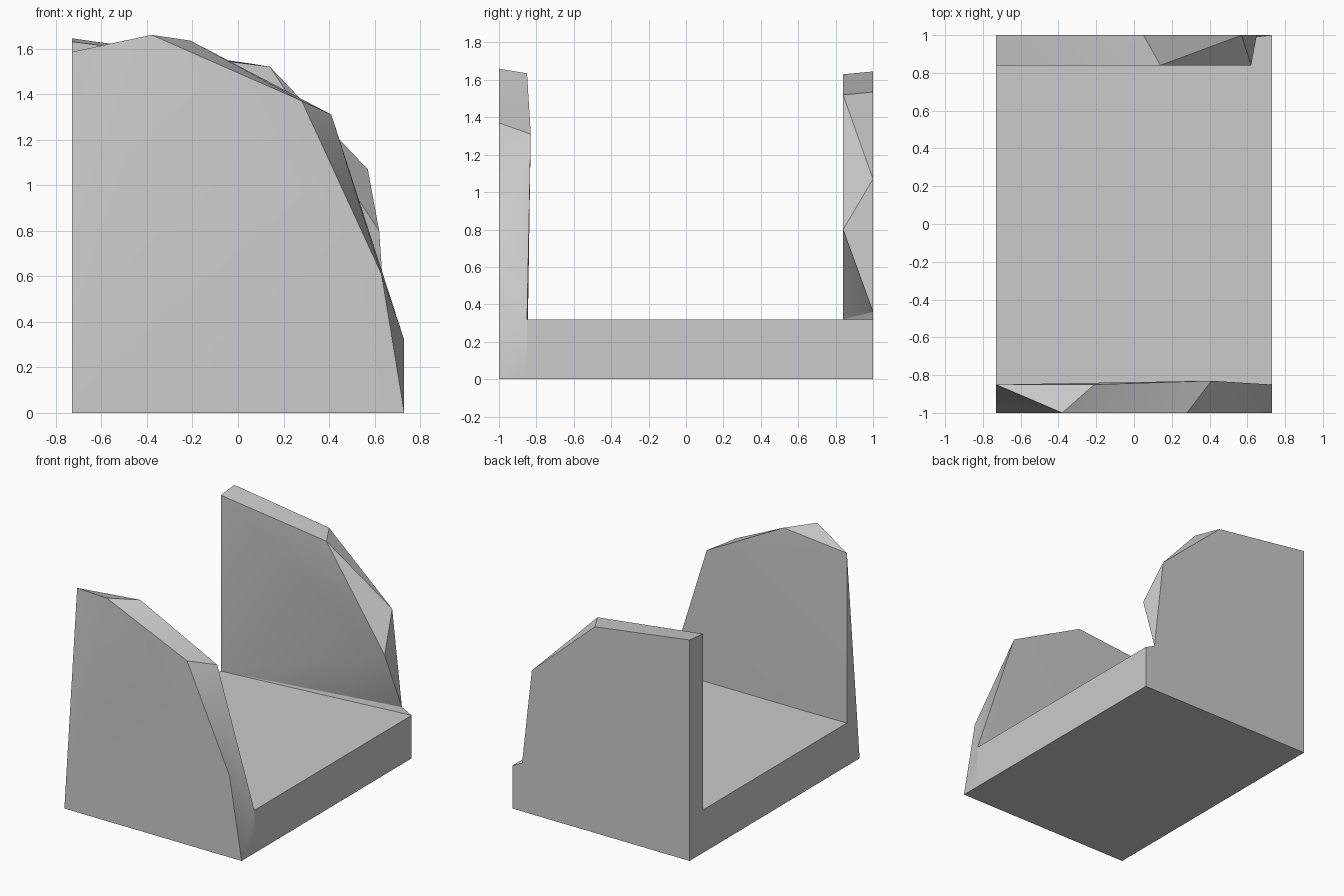
import bpy
import bmesh
import math

cube = bpy.data.objects.get("Cube")
if cube:
    bpy.data.objects.remove(cube, do_unlink=True)

GREY = (0.6, 0.6, 0.6, 1.0)
stone = bpy.data.materials.new("plain grey")
stone.use_nodes = True
stone.diffuse_color = GREY
stone.node_tree.nodes["Principled BSDF"].inputs["Base Color"].default_value = GREY

HALF = 0.73    # half width in x
FLOOR = 0.32   # top of the base slab
FRONT = -0.85  # inner plane of the front wall
BACK = 0.84    # inner plane of the back wall


def hull(name, points):
    """Solid faceted block spanning the given corner points."""
    bm = bmesh.new()
    for p in points:
        bm.verts.new(p)
    res = bmesh.ops.convex_hull(bm, input=bm.verts[:])
    loose = [v for v in bm.verts if not v.link_faces]
    bmesh.ops.delete(bm, geom=loose, context='VERTS')
    bmesh.ops.dissolve_limit(bm, angle_limit=math.radians(0.5),
                             verts=bm.verts[:], edges=bm.edges[:])
    bmesh.ops.recalc_face_normals(bm, faces=bm.faces[:])
    mesh = bpy.data.meshes.new(name)
    bm.to_mesh(mesh)
    bm.free()
    mesh.materials.append(stone)
    obj = bpy.data.objects.new(name, mesh)
    bpy.context.collection.objects.link(obj)
    bpy.ops.object.select_all(action='DESELECT')
    obj.select_set(True)
    bpy.context.view_layer.objects.active = obj
    bpy.ops.object.shade_smooth_by_angle(angle=math.radians(30))
    return obj


def at(y, profile):
    """Place (x, z) profile points on the plane at y."""
    return [(x, y, z) for x, z in profile]


# Base slab
hull("base_slab", [(x, y, z) for x in (-HALF, HALF)
                   for y in (FRONT, 1) for z in (0, FLOOR)])

# Front wall, reaching down to the ground, with chipped top and side
hull("front_wall",
     at(-1, [(-HALF, 0), (HALF, 0), (0.63, 0.61), (0.28, 1.37), (-0.38, 1.66)])
     + at(FRONT, [(-HALF, 0), (HALF, 0), (HALF, FLOOR),
                  (-0.21, 1.635), (-HALF, 1.585)])
     + [(0.41, -0.83, 1.31)])

# Back wall, standing on the slab, with a chipped free edge
hull("back_wall",
     at(1, [(-HALF, FLOOR), (-HALF, 1.645), (0.05, 1.535),
            (0.57, 1.07), (0.65, 0.36)])
     + at(BACK, [(-HALF, FLOOR), (-HALF, 1.63), (0.14, 1.52), (0.62, 0.8)]))

# Thin sloped foot where the back wall meets the slab
hull("back_wall_foot",
     at(1, [(-HALF, FLOOR), (HALF, FLOOR), (0.65, 0.36)])
     + at(BACK, [(-HALF, FLOOR)]))
